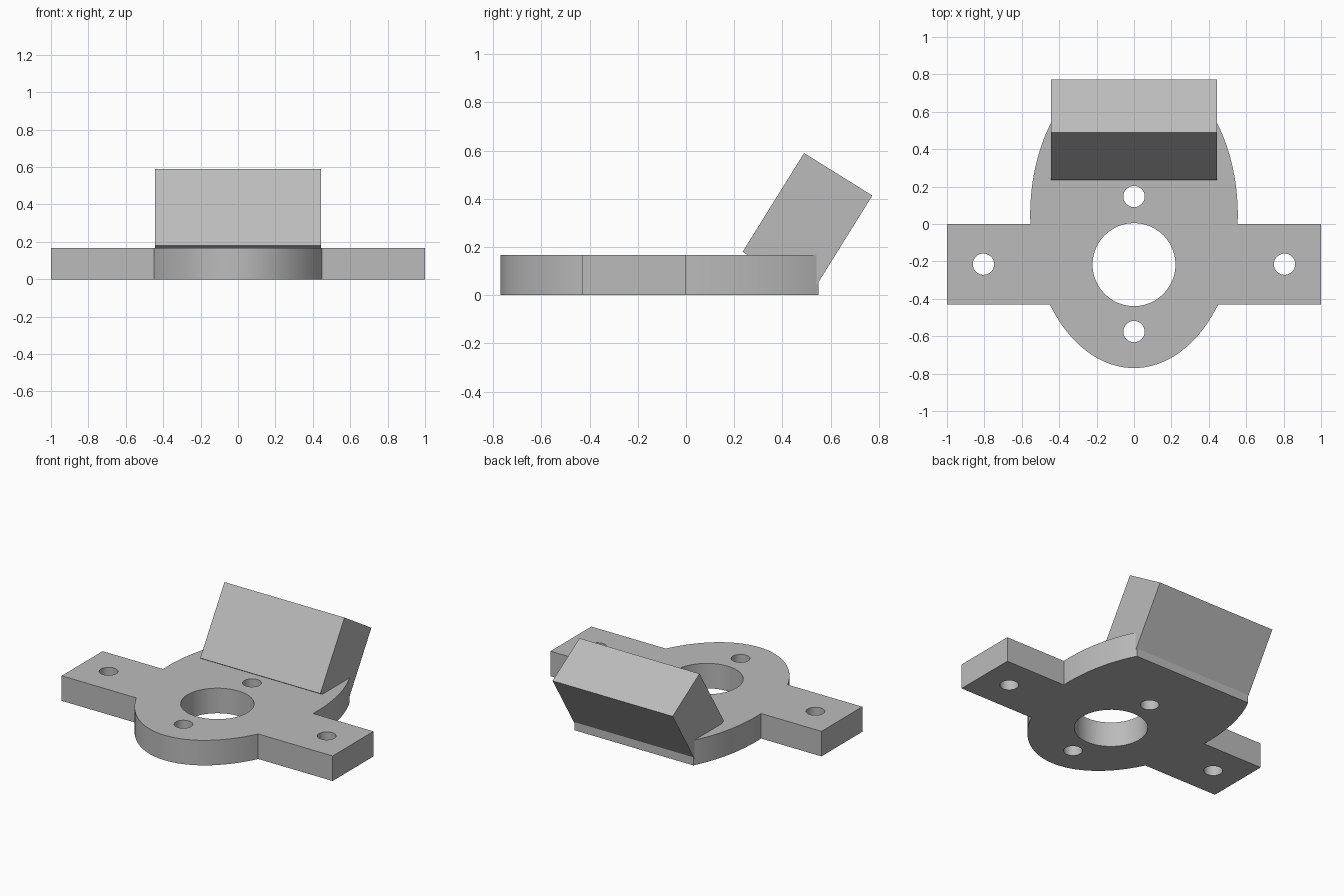
import bpy, bmesh
from math import sin, cos, asin, pi, radians, atan2
from mathutils import Matrix, Vector

cube = bpy.data.objects.get("Cube")
if cube:
    bpy.data.objects.remove(cube, do_unlink=True)

grey = bpy.data.materials.new("plain_grey")
grey.use_nodes = True
colour = (0.5, 0.5, 0.5, 1)
grey.diffuse_color = colour
grey.node_tree.nodes["Principled BSDF"].inputs["Base Color"].default_value = colour


def finish(name, bm):
    bmesh.ops.recalc_face_normals(bm, faces=bm.faces)
    mesh = bpy.data.meshes.new(name)
    bm.to_mesh(mesh)
    bm.free()
    mesh.materials.append(grey)
    obj = bpy.data.objects.new(name, mesh)
    bpy.context.collection.objects.link(obj)
    return obj


def prism(name, outline, height, matrix=Matrix()):
    """Extrude a flat outline along local z, then place it."""
    bm = bmesh.new()
    face = bm.faces.new([bm.verts.new((x, y, 0)) for x, y in outline])
    top = bmesh.ops.extrude_face_region(bm, geom=[face])["geom"]
    verts = [v for v in top if isinstance(v, bmesh.types.BMVert)]
    bmesh.ops.translate(bm, verts=verts, vec=(0, 0, height))
    bm.transform(matrix)
    return finish(name, bm)


def ring(radius, sides, start=0):
    angles = [start + 2 * pi * i / sides for i in range(sides)]
    return [(radius * cos(a), radius * sin(a)) for a in angles]


def combine(target, tool, operation):
    mod = target.modifiers.new(operation.lower(), "BOOLEAN")
    mod.operation, mod.solver, mod.object = operation, "EXACT", tool
    bpy.context.view_layer.objects.active = target
    bpy.ops.object.modifier_apply(modifier=mod.name)
    bpy.data.objects.remove(tool, do_unlink=True)


# Base plate: oval body cut straight at the back, with two side arms
RX, RY, CY, THICK = 0.555, 0.819, 0.049, 0.167
ARM_FRONT, ARM_BACK, BACK = -0.43, 0.0, 0.55


def arc(start, end, steps):
    angles = [start + (end - start) * i / steps for i in range(steps + 1)]
    return [(RX * cos(a), CY + RY * sin(a)) for a in angles]


def angle_at(y):
    return asin((y - CY) / RY)


half = arc(-pi / 2, angle_at(ARM_FRONT), 20)
half += [(1, ARM_FRONT), (1, ARM_BACK)]
half += arc(angle_at(ARM_BACK), angle_at(BACK), 16)
outline = half + [(-x, y) for x, y in reversed(half[1:])]
bracket = prism("mounting_bracket", outline, THICK)

# Tilted block: local x across, local y up its front face, local z into it
origin = Vector((0, 0.235, 0.18))
up = Vector((0, 0.255, 0.41))
length = up.length
up.normalize()
inward = Vector((1, 0, 0)).cross(up) * -1
if inward.y < 0:
    inward.negate()
frame = Matrix((Vector((1, 0, 0)), up, inward)).transposed().to_4x4()
frame.translation = origin
DEPTH, W = 0.334, 0.443
block = prism("tilted_block", [(-W, 0), (W, 0), (W, length), (-W, length)], DEPTH, frame)
combine(bracket, block, "UNION")

# Hexagonal nut pockets with round bores through the block
for x in (-0.179, 0.179):
    place = frame @ Matrix.Translation((x, 0.276, -0.1))
    combine(bracket, prism("nut_pocket", ring(0.194, 6, pi / 2), 0.215, place), "DIFFERENCE")
    combine(bracket, prism("bore", ring(0.1, 40), 0.6, place), "DIFFERENCE")

# Centre opening and four screw holes in the plate
holes = [(0, -0.217, 0.222, 48)]
holes += [(x, y, 0.057, 32) for x, y in ((-0.805, -0.215), (0.805, -0.215), (0, 0.147), (0, -0.575))]
for x, y, radius, sides in holes:
    place = Matrix.Translation((x, y, -0.05))
    combine(bracket, prism("hole", ring(radius, sides), 0.23, place), "DIFFERENCE")

# Smooth curved walls, keep the corners crisp
bpy.ops.object.select_all(action="DESELECT")
bracket.select_set(True)
bpy.context.view_layer.objects.active = bracket
bpy.ops.object.shade_smooth_by_angle(angle=radians(25))
